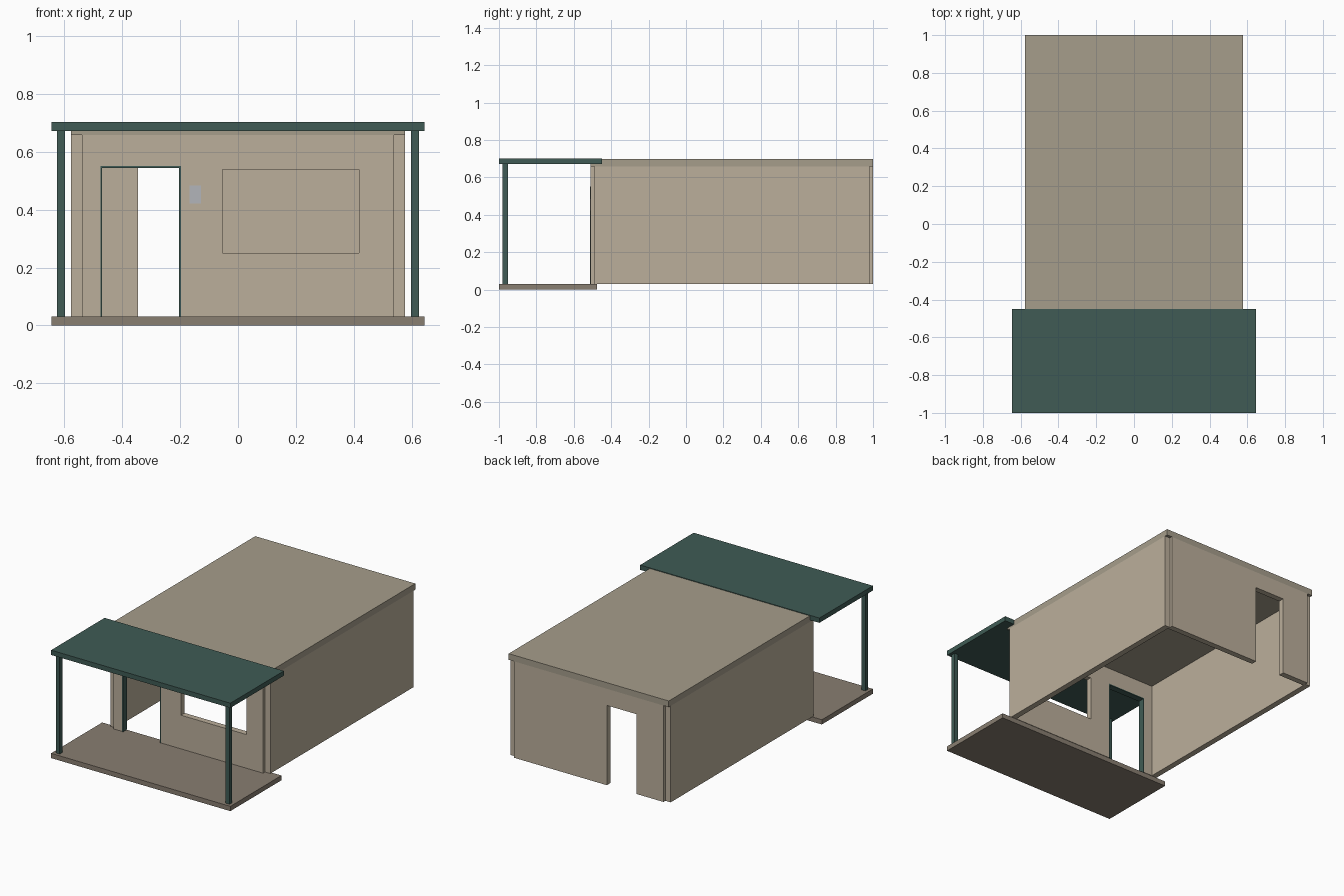
import bpy, bmesh
from mathutils import Vector

if "Cube" in bpy.data.objects:
    bpy.data.objects.remove(bpy.data.objects["Cube"])


def material(name, rgb):
    m = bpy.data.materials.new(name)
    m.diffuse_color = (*rgb, 1)
    m.use_nodes = True
    m.node_tree.nodes["Principled BSDF"].inputs["Base Color"].default_value = m.diffuse_color
    return m


WALL = material("wall_tan", (0.50, 0.43, 0.33))
ROOF = material("roof_tan", (0.38, 0.34, 0.26))
GREEN = material("dark_green", (0.05, 0.105, 0.09))
DECK = material("deck_brown", (0.25, 0.21, 0.165))
PALE = material("pale_blue_grey", (0.45, 0.46, 0.49))


def finish(bm, name, mat):
    bmesh.ops.recalc_face_normals(bm, faces=bm.faces)
    me = bpy.data.meshes.new(name)
    bm.to_mesh(me)
    bm.free()
    me.materials.append(mat)
    ob = bpy.data.objects.new(name, me)
    bpy.context.collection.objects.link(ob)
    return ob


def box(name, mat, x, y, z):
    """Box from (min, max) ranges on each axis."""
    bm = bmesh.new()
    bmesh.ops.create_cube(bm, size=1)
    for v in bm.verts:
        v.co = Vector([r[0] + (c + 0.5) * (r[1] - r[0]) for c, r in zip(v.co, (x, y, z))])
    return finish(bm, name, mat)


def panel(name, mat, loops, y0, y1):
    """Flat panel in the xz plane; loops after the first are holes."""
    bm = bmesh.new()
    edges = []
    for loop in loops:
        vs = [bm.verts.new((x, y0, z)) for x, z in loop]
        edges += [bm.edges.new((a, b)) for a, b in zip(vs, vs[1:] + vs[:1])]
    bmesh.ops.triangle_fill(bm, edges=edges, use_beauty=True, normal=(0, -1, 0))
    ext = bmesh.ops.extrude_face_region(bm, geom=bm.faces[:], use_keep_orig=True)
    new = [g for g in ext["geom"] if isinstance(g, bmesh.types.BMVert)]
    bmesh.ops.translate(bm, verts=new, vec=(0, y1 - y0, 0))
    return finish(bm, name, mat)


def door_wall(x0, x1):
    """Wall outline with a door notch open at the bottom."""
    return [(-W, B), (x0, B), (x0, DOOR), (x1, DOOR), (x1, B), (W, B), (W, T), (-W, T)]


W, T, B, DOOR = 0.538, 0.658, 0.031, 0.55

# Front wall with door and window, back wall with door
window = [(-0.053, 0.25), (0.418, 0.25), (0.418, 0.538), (-0.053, 0.538)]
panel("front_wall", WALL, [door_wall(-0.475, -0.197), window], -0.51, -0.472)
panel("back_wall", WALL, [door_wall(-0.345, -0.13)], 0.962, 1.0)

# Side walls and porch posts, mirrored left and right
for side, s in (("left", -1), ("right", 1)):
    box(f"{side}_wall", WALL, sorted((s * W, s * 0.576)), (-0.49, 0.98), (B, T))
    box(f"{side}_porch_post", GREEN, sorted((s * 0.597, s * 0.625)), (-0.98, -0.952), (B, 0.671))

# Main roof slab
box("main_roof", ROOF, (-0.576, 0.576), (-0.51, 1.0), (T, 0.698))

# Porch deck and canopy
box("porch_deck", DECK, (-0.645, 0.645), (-1.0, -0.475), (0, B))
box("porch_canopy", GREEN, (-0.645, 0.645), (-1.0, -0.45), (0.671, 0.702))

# Thin door frame
frame = [(-0.475, B), (-0.469, B), (-0.469, 0.544), (-0.203, 0.544),
         (-0.203, B), (-0.197, B), (-0.197, DOOR), (-0.475, DOOR)]
panel("door_frame", GREEN, [frame], -0.512, -0.470)

# Small plate beside the door
box("wall_plate", PALE, (-0.167, -0.127), (-0.513, -0.509), (0.422, 0.484))
